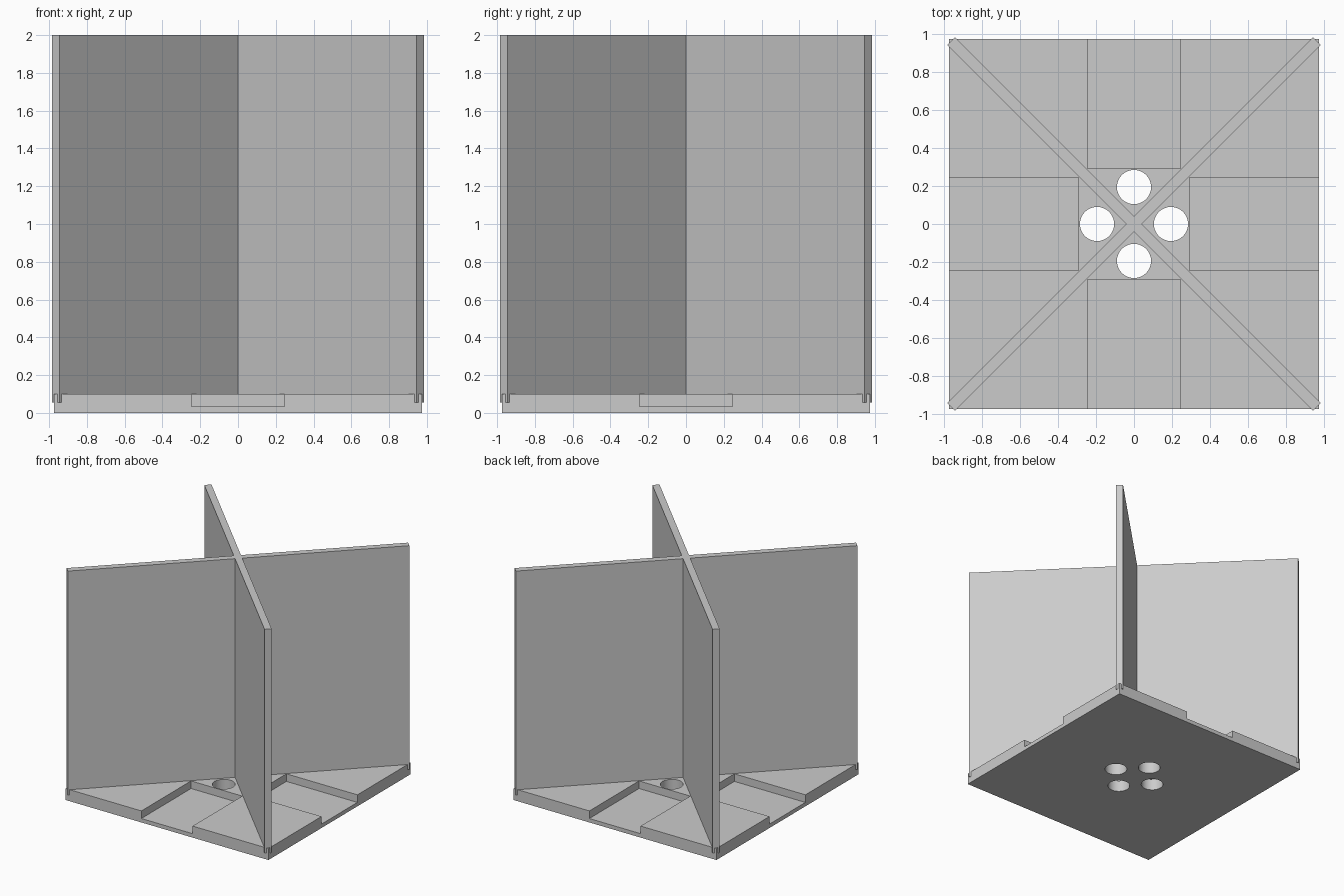
import bpy
from math import pi, sqrt
from mathutils import Matrix

cube = bpy.data.objects.get("Cube")
if cube:
    bpy.data.objects.remove(cube, do_unlink=True)

grey = bpy.data.materials.new("plain_grey")
grey.use_nodes = True
colour = (0.6, 0.6, 0.6, 1)
grey.diffuse_color = colour
grey.node_tree.nodes["Principled BSDF"].inputs["Base Color"].default_value = colour

BASE_HALF, BASE_TOP = 0.975, 0.1
RECESS_HALF, RECESS_INNER, RECESS_FLOOR = 0.246, 0.293, 0.034
HOLE_RADIUS, HOLE_OFFSET = 0.09, 0.195
PANEL_HALF, PANEL_REACH, PANEL_BOTTOM, PANEL_TOP = 0.0285, 1.365, 0.055, 2.0


def prism(name, outline, z0, z1):
    """Solid made by extruding a counter-clockwise outline from z0 to z1."""
    n = len(outline)
    verts = [(x, y, z) for z in (z0, z1) for x, y in outline]
    faces = [tuple(reversed(range(n))), tuple(range(n, 2 * n))]
    faces += [(i, (i + 1) % n, (i + 1) % n + n, i + n) for i in range(n)]
    mesh = bpy.data.meshes.new(name)
    mesh.from_pydata(verts, [], faces)
    mesh.materials.append(grey)
    obj = bpy.data.objects.new(name, mesh)
    bpy.context.collection.objects.link(obj)
    return obj


def rect(x0, y0, x1, y1):
    return [(x0, y0), (x1, y0), (x1, y1), (x0, y1)]


def cut(target, cutter):
    mod = target.modifiers.new("cut", "BOOLEAN")
    mod.operation, mod.solver, mod.object = "DIFFERENCE", "EXACT", cutter
    bpy.context.view_layer.objects.active = target
    bpy.ops.object.modifier_apply(modifier=mod.name)
    bpy.data.objects.remove(cutter, do_unlink=True)


# Square base, with an open recess and a round hole on each of its four sides
base = prism("base_plate", rect(-BASE_HALF, -BASE_HALF, BASE_HALF, BASE_HALF), 0, BASE_TOP)
for k in range(4):
    turn = Matrix.Rotation(k * pi / 2, 4, "Z")
    recess = prism("recess_cutter", rect(RECESS_INNER, -RECESS_HALF, 1.2, RECESS_HALF),
                   RECESS_FLOOR, 0.3)
    recess.data.transform(turn)
    cut(base, recess)

    ring = [Matrix.Rotation(2 * pi * i / 64, 2) @ Matrix.Identity(2).col[0] * HOLE_RADIUS
            for i in range(64)]
    hole = prism("hole_cutter", [(p.x + HOLE_OFFSET, p.y) for p in ring], -0.1, 0.3)
    hole.data.transform(turn)
    cut(base, hole)

# Crossed upright panels along the diagonals, as one cross-shaped solid
arm = [(PANEL_REACH, -PANEL_HALF), (PANEL_REACH, PANEL_HALF), (PANEL_HALF, PANEL_HALF)]
outline = []
for k in range(4):
    for x, y in arm:
        for _ in range(k):
            x, y = -y, x
        outline.append(((x - y) / sqrt(2), (x + y) / sqrt(2)))
prism("crossed_panels", outline, PANEL_BOTTOM, PANEL_TOP)

# Smooth hole walls, keeping all the edges sharp
bpy.ops.object.select_all(action="DESELECT")
base.select_set(True)
bpy.context.view_layer.objects.active = base
bpy.ops.object.shade_smooth_by_angle(angle=pi / 6)
